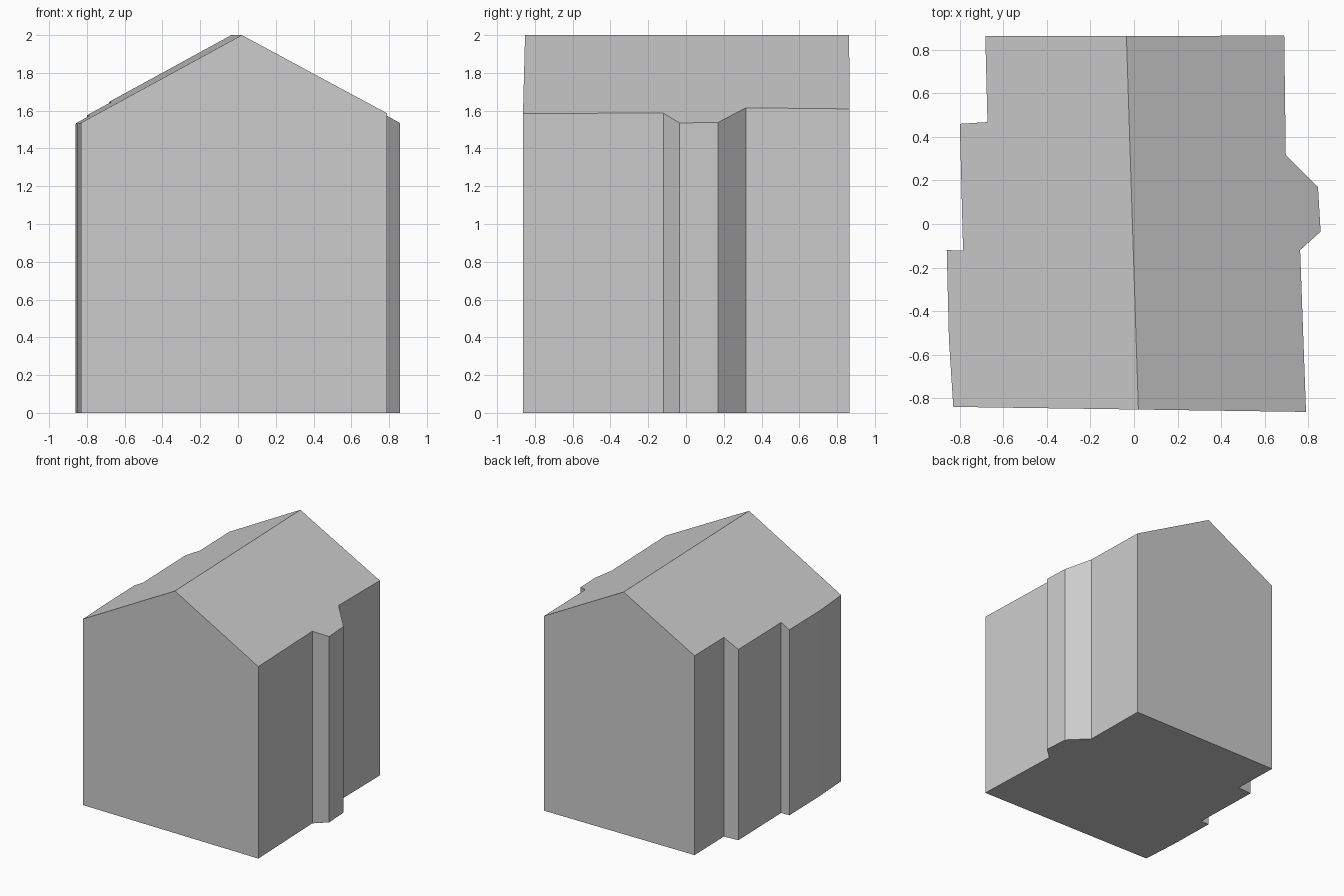
import bpy
import bmesh
from mathutils import Vector

cube = bpy.data.objects.get("Cube")
if cube:
    bpy.data.objects.remove(cube, do_unlink=True)

# Single grey finish
grey = bpy.data.materials.new("light grey")
grey.use_nodes = True
colour = (0.6, 0.6, 0.6, 1.0)
grey.diffuse_color = colour
grey.node_tree.nodes["Principled BSDF"].inputs["Base Color"].default_value = colour

# Footprint, counterclockwise from the front right corner of the model
footprint = [
    (-0.83, -0.84), (0.79, -0.863), (0.763, -0.12), (0.857, -0.035),
    (0.845, 0.17), (0.697, 0.317), (0.69, 0.865), (-0.683, 0.863),
    (-0.673, 0.468), (-0.80, 0.46), (-0.785, -0.122), (-0.86, -0.12),
    (-0.85, -0.53),
]

# Walls: footprint raised well above the roof
bm = bmesh.new()
base = bm.faces.new([bm.verts.new((x, y, 0)) for x, y in footprint])
raised = bmesh.ops.extrude_face_region(bm, geom=[base], use_keep_orig=True)
top = [g for g in raised["geom"] if isinstance(g, bmesh.types.BMVert)]
bmesh.ops.translate(bm, verts=top, vec=(0, 0, 3))

# Roof: one sloping cut on each side of the slightly skewed ridge
ridge_front = Vector((0.02, -0.85, 2))
ridge_back = Vector((-0.035, 0.865, 2))
across = (ridge_back - ridge_front).cross(Vector((0, 0, 1))).normalized()
for side, slope in ((1, 0.539), (-1, 0.546)):
    cut = bmesh.ops.bisect_plane(
        bm, geom=bm.verts[:] + bm.edges[:] + bm.faces[:],
        plane_co=ridge_front, plane_no=across * side * slope + Vector((0, 0, 1)),
        clear_outer=True)
    rim = [g for g in cut["geom_cut"] if isinstance(g, bmesh.types.BMEdge)]
    bmesh.ops.edgenet_fill(bm, edges=rim)

bmesh.ops.recalc_face_normals(bm, faces=bm.faces[:])
mesh = bpy.data.meshes.new("house_body")
bm.to_mesh(mesh)
bm.free()
mesh.materials.append(grey)
house = bpy.data.objects.new("house_body", mesh)
bpy.context.collection.objects.link(house)
